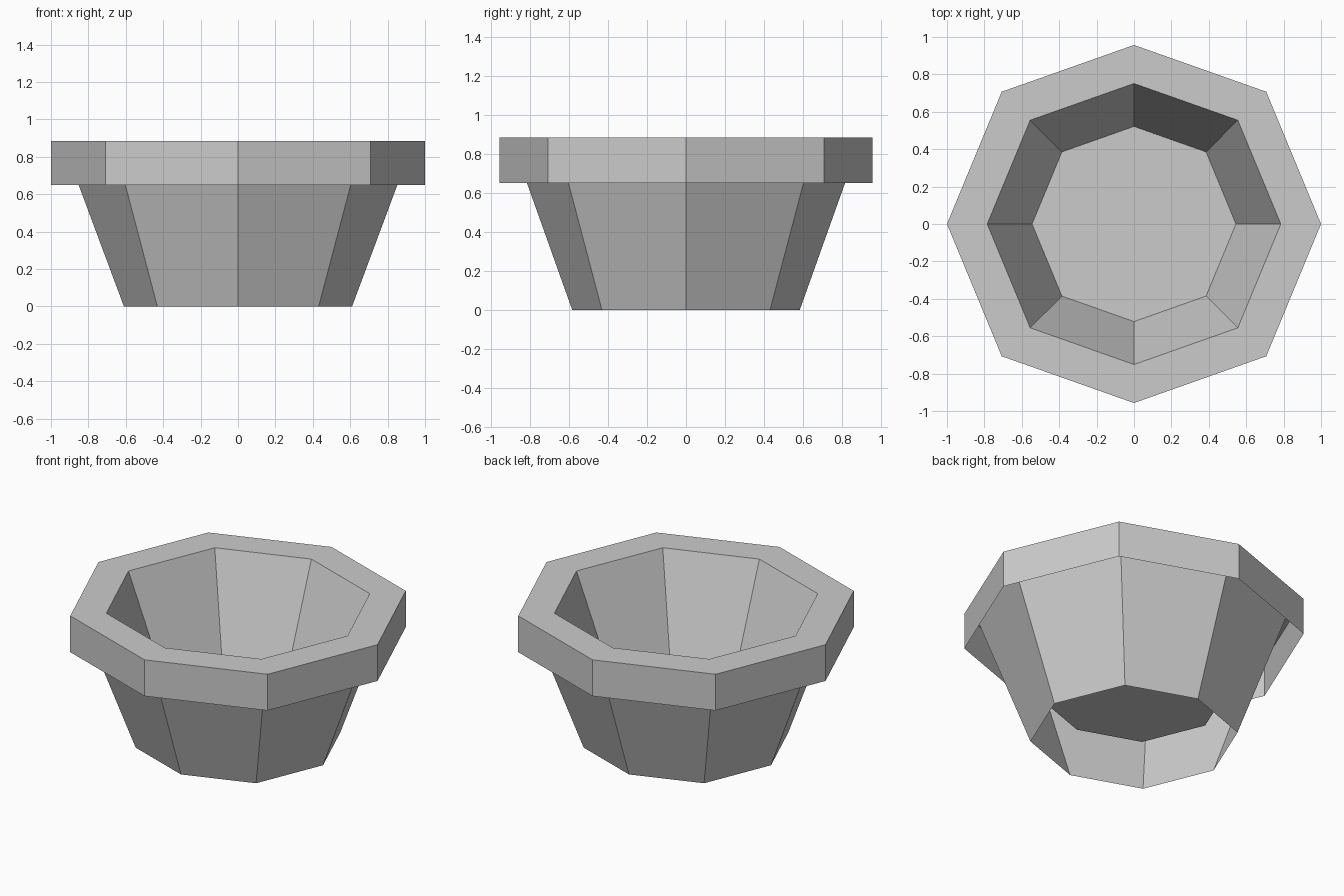
import bpy
import bmesh
import math

# Remove the default cube
cube = bpy.data.objects.get("Cube")
if cube:
    bpy.data.objects.remove(cube, do_unlink=True)

# Plain grey clay
GREY = (0.6, 0.6, 0.6, 1.0)
clay = bpy.data.materials.new("grey clay")
clay.diffuse_color = GREY
clay.use_nodes = True
clay.node_tree.nodes["Principled BSDF"].inputs["Base Color"].default_value = GREY

SIDES = 8
DEPTH = 0.957  # front and back corners sit slightly closer in


def ring(bm, radius, z):
    """Octagon of vertices with a corner on each axis."""
    verts = []
    for i in range(SIDES):
        a = math.tau * i / SIDES
        squash = DEPTH if i in (SIDES // 4, 3 * SIDES // 4) else 1.0
        verts.append(bm.verts.new((radius * math.cos(a), radius * squash * math.sin(a), z)))
    return verts


def loft(name, profile, capped=False):
    """Join octagons along a (radius, height) profile; cap the last if asked."""
    bm = bmesh.new()
    rings = [ring(bm, r, z) for r, z in profile]
    for low, high in zip(rings, rings[1:]):
        for i in range(SIDES):
            j = (i + 1) % SIDES
            bm.faces.new((low[i], low[j], high[j], high[i]))
    if capped:
        bm.faces.new(rings[-1])
    mesh = bpy.data.meshes.new(name)
    bm.to_mesh(mesh)
    bm.free()
    mesh.materials.append(clay)
    obj = bpy.data.objects.new(name, mesh)
    bpy.context.collection.objects.link(obj)
    return obj


TOP = 0.885
# Tapered outer wall, open underneath and running up behind the rim
loft("pot_wall", [(0.61, 0), (0.94, TOP)])
# Upright rim band folding over into the flat lip
loft("rim", [(1, 0.65), (1, TOP), (0.785, TOP)])
# Inner wall down to the raised floor
loft("bowl", [(0.785, TOP), (0.545, 0.28)], capped=True)
